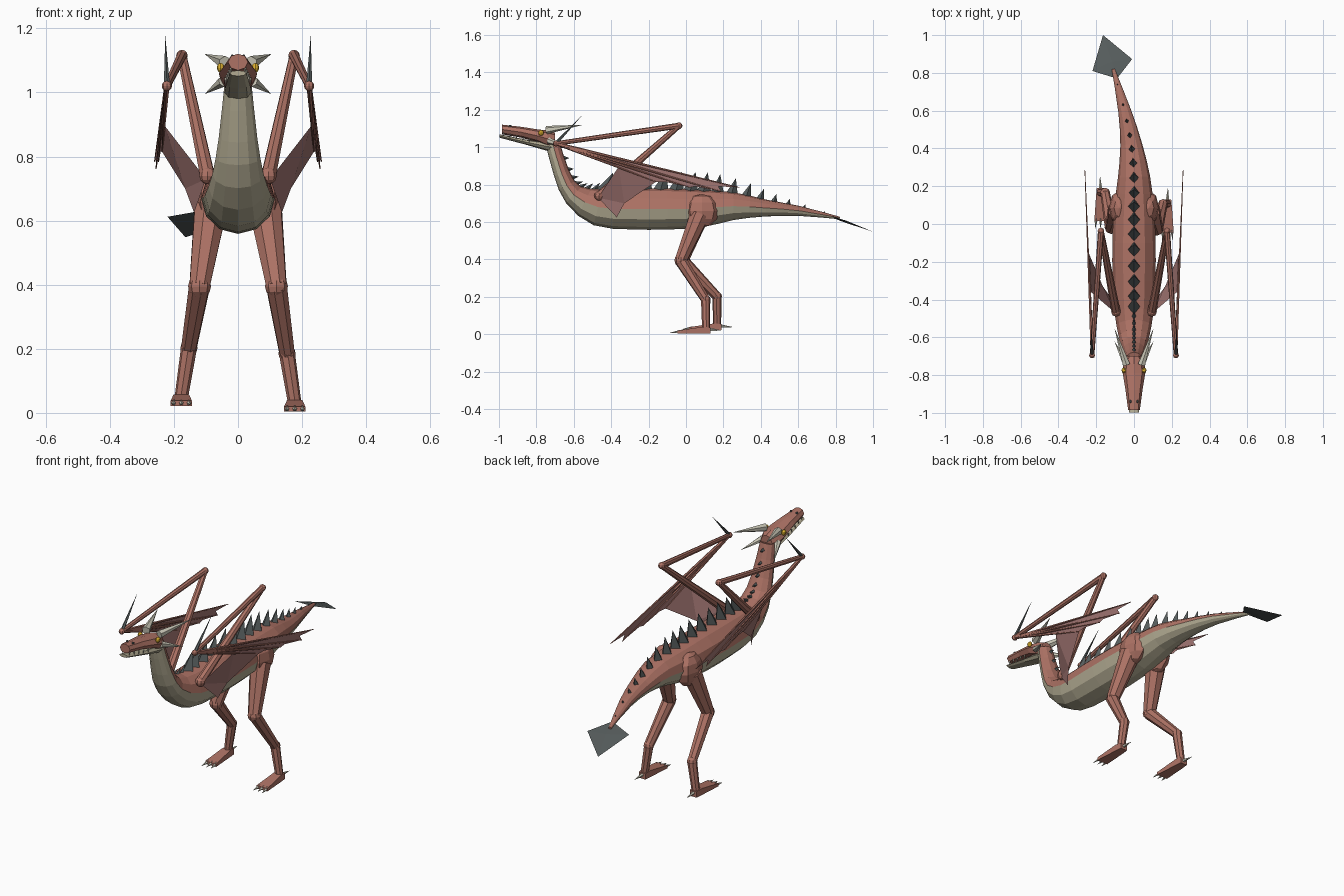
import bpy, bmesh, math
from mathutils import Vector as V, Matrix

if "Cube" in bpy.data.objects:
    bpy.data.objects.remove(bpy.data.objects["Cube"])


def mat(name, r, g, b):
    m = bpy.data.materials.new(name)
    m.diffuse_color = (r, g, b, 1)
    m.use_nodes = True
    m.node_tree.nodes["Principled BSDF"].inputs["Base Color"].default_value = m.diffuse_color
    return m


RED = mat("hide", .42, .17, .13)
CREAM = mat("belly", .45, .41, .29)
SKIN = mat("membrane", .36, .18, .17)
DARK = mat("spike", .09, .105, .105)
HORN = mat("horn", .6, .58, .48)
GOLD = mat("eye", .75, .45, .03)


def finish(name, bm, *mats, recalc=True):
    if recalc:
        bmesh.ops.recalc_face_normals(bm, faces=bm.faces)
    me = bpy.data.meshes.new(name)
    bm.to_mesh(me)
    bm.free()
    for m in mats:
        me.materials.append(m)
    ob = bpy.data.objects.new(name, me)
    bpy.context.collection.objects.link(ob)
    return ob


def loft(bm, rings, split=False):
    loops = [[bm.verts.new(p) for p in r] for r in rings]
    n = len(loops[0])
    for a, b in zip(loops, loops[1:]):
        for i in range(n):
            f = bm.faces.new((a[i], a[(i + 1) % n], b[(i + 1) % n], b[i]))
            f.material_index = int(split and i >= n // 2)
    bm.faces.new(loops[0])
    bm.faces.new(loops[-1])


def rod(bm, a, b, r1, r2, n=8):
    a, b = V(a), V(b)
    d = b - a
    m = Matrix.Translation((a + b) / 2) @ d.to_track_quat('Z', 'Y').to_matrix().to_4x4()
    bmesh.ops.create_cone(bm, cap_ends=True, segments=n, radius1=r1, radius2=r2,
                          depth=d.length, matrix=m)


def ball(bm, c, rx, ry, rz, u=8, v=6):
    bmesh.ops.create_uvsphere(bm, u_segments=u, v_segments=v, radius=1,
                              matrix=Matrix.Translation(c) @ Matrix.Diagonal((rx, ry, rz, 1)))


def ellipse(c, s, u, rx, rz, n):
    return [c + s * rx * math.cos(k) + u * rz * math.sin(k)
            for k in (2 * math.pi * i / n for i in range(n))]


# Body spine: x, y, z, half width, half height
SPINE = [(0, -.715, 1.03, .042, .038), (0, -.665, .86, .06, .043), (0, -.6, .745, .08, .06),
         (0, -.47, .68, .103, .1), (0, -.3, .67, .113, .109), (0, -.1, .67, .115, .11),
         (0, .08, .672, .106, .1), (0, .25, .685, .085, .075), (-.015, .42, .675, .058, .046),
         (-.05, .6, .66, .034, .027), (-.11, .82, .622, .008, .007)]


def spine(t):
    i = min(int(t), len(SPINE) - 2)
    f = t - i
    p = [SPINE[max(0, min(len(SPINE) - 1, i + k))] for k in (-1, 0, 1, 2)]
    return [.5 * (2 * b + (c - a) * f + (2 * a - 5 * b + 4 * c - d) * f * f
                  + (3 * b - a - 3 * c + d) * f ** 3) for a, b, c, d in zip(*p)]


def frame(t):
    p = spine(t)
    tan = (V(spine(min(t + .05, 10))[:3]) - V(spine(max(t - .05, 0))[:3])).normalized()
    s = V((tan.y, -tan.x, 0)).normalized()
    return V(p[:3]), tan, s, s.cross(tan), p[3], p[4]


# Body, neck and tail in one loft, lower half cream
bm = bmesh.new()
rings = []
for k in range(21):
    c, tan, s, u, rx, rz = frame(k / 2)
    rings.append(ellipse(c, s, u, rx, rz, 12))
loft(bm, rings, True)
finish("body", bm, RED, CREAM)

# Back spikes
bm = bmesh.new()
places = [(.25 + .34 * k, .03 + .003 * k, .012) for k in range(8)]
for k in range(16):
    t = 3.1 + .43 * k
    places.append((t, .1 if t < 6.3 else max(.015, .1 - .027 * (t - 6.3)),
                   .032 if t < 6 else max(.007, .032 - .0075 * (t - 6))))
for t, h, w in places:
    c, tan, s, u, rx, rz = frame(t)
    base = c + u * (rz - .008)
    tip = bm.verts.new(base + u * h + tan * h * .3)
    q = [bm.verts.new(base + d) for d in (s * w, tan * w * 1.3, -s * w, -tan * w * 1.3)]
    bm.faces.new(q)
    for i in range(4):
        bm.faces.new((q[i], q[(i + 1) % 4], tip))
finish("back_spikes", bm, DARK)

# Tail blade
bm = bmesh.new()
rim = [bm.verts.new(p) for p in ((-.09, .77, .635), (-.01, .873, .6), (-.164, 1.0, .548), (-.22, .81, .612))]
for dz in (.006, -.006):
    m = bm.verts.new((-.115, .86, .6 + dz))
    for i in range(4):
        bm.faces.new((rim[i], rim[(i + 1) % 4], m))
finish("tail_blade", bm, DARK)

# Head
X, Z = V((1, 0, 0)), V((0, 0, 1))


def yloft(name, data, m, n=8):
    bm = bmesh.new()
    loft(bm, [[p.lerp(p, 0) for p in ellipse(V((0, y, z)), X, Z, rx, rz, n)] for y, z, rx, rz in data])
    return finish(name, bm, m)


yloft("skull", [(-.70, 1.04, .035, .036), (-.74, 1.045, .056, .045), (-.79, 1.06, .06, .035),
                (-.88, 1.08, .045, .029), (-.985, 1.095, .031, .026)], RED)
yloft("lower_jaw", [(-.72, 1.0, .042, .026), (-.85, 1.026, .037, .014), (-.997, 1.06, .026, .009)], CREAM)

bm = bmesh.new()
teeth = bm
horns = bmesh.new()
eyes = bmesh.new()
nostrils = bmesh.new()
for sx in (-1, 1):
    for k in range(5):
        y = -.975 + .035 * k
        x = sx * (.022 + .004 * k)
        rod(teeth, (x, y, 1.078 - .008 * k), (x, y - .004, 1.056 - .008 * k), .005, 0, 4)
    rod(horns, (sx * .04, -.745, 1.092), (sx * .104, -.55, 1.12), .022, 0, 6)
    rod(horns, (sx * .045, -.735, 1.035), (sx * .104, -.62, .995), .018, 0, 6)
    ball(eyes, (sx * .054, -.775, 1.077), .012, .015, .015)
    ball(nostrils, (sx * .018, -.94, 1.113), .006, .009, .006, 6, 4)
finish("teeth", teeth, HORN)
finish("horns", horns, HORN)
finish("eyes", eyes, GOLD)
finish("nostrils", nostrils, DARK)

# Legs: the left one is set slightly back and up
for side, sx, dy, dz in (("right", 1, 0, 0), ("left", -1, .06, .018)):
    bm = bmesh.new()
    hip, knee = V((sx * .085, .075, .64)), V((sx * .12, -.028 + dy * .15, .395))
    ankle, heel = V((sx * .153, .105 + dy, .185 + dz)), V((sx * .177, .107 + dy, .03 + dz))
    ball(bm, (sx * .078, .085, .66), .055, .092, .09)
    rod(bm, hip, knee, .055, .034)
    ball(bm, knee, .036, .034, .036)
    rod(bm, knee, ankle, .034, .025)
    ball(bm, ankle, .027, .027, .027)
    rod(bm, ankle, heel, .025, .021)
    # flat foot
    loft(bm, [[V((sx * .177 + x * w, y + dy, z + dz)) for x, z in ((-1, .004), (1, .004), (1, h), (-1, h))]
              for y, w, h in ((.13, .02, .036), (.09, .024, .04), (-.045, .033, .02))])
    finish(side + "_leg", bm, RED)
    bm = bmesh.new()
    for k in (-1, 0, 1):
        x = sx * .177 + k * .023
        rod(bm, (x, -.03 + dy, .014 + dz), (x + k * .005, -.086 + dy, .008 + dz), .01, 0, 5)
    rod(bm, (sx * .177, .125 + dy, .025 + dz), (sx * .18, .195 + dy, .02 + dz), .01, 0, 5)
    finish(side + "_claws", bm, HORN)

# Wings
for side, sx in (("right", 1), ("left", -1)):
    P = lambda x, y, z: V((sx * x, y, z))
    shoulder, elbow, wrist = P(.095, -.465, .74), P(.175, -.037, 1.115), P(.222, -.695, 1.02)
    tips = [P(.26, .285, .785), P(.256, .19, .762), P(.248, .02, .785), P(.237, -.16, .815)]
    bm = bmesh.new()
    ball(bm, shoulder, .026, .026, .026)
    rod(bm, shoulder, elbow, .024, .015)
    ball(bm, elbow, .018, .018, .018)
    rod(bm, elbow, wrist, .016, .012)
    ball(bm, wrist, .016, .016, .016)
    for t in tips:
        rod(bm, wrist, t, .009, .002, 6)
    finish(side + "_wing_arm", bm, RED)
    bm = bmesh.new()
    rod(bm, wrist, P(.227, -.55, 1.177), .01, 0, 5)
    finish(side + "_thumb_claw", bm, DARK)
    # membrane with scalloped trailing edge, then the inner panel to the flank
    bm = bmesh.new()
    w = bm.verts.new(wrist)
    tv = [bm.verts.new(t) for t in tips]
    for a, b in zip(tv, tv[1:]):
        mid = bm.verts.new(((a.co + b.co) / 2).lerp(wrist, .07))
        bm.faces.new((w, a, mid))
        bm.faces.new((w, mid, b))
    root = bm.verts.new(P(.228, -.36, .895))
    sh = bm.verts.new(P(.1, -.47, .73))
    low = bm.verts.new(P(.137, -.37, .625))
    notch = bm.verts.new(P(.165, -.33, .70))
    bm.faces.new((root, sh, notch))
    bm.faces.new((sh, low, notch))
    bm.faces.new((root, notch, tv[3]))
    finish(side + "_wing_membrane", bm, SKIN)
